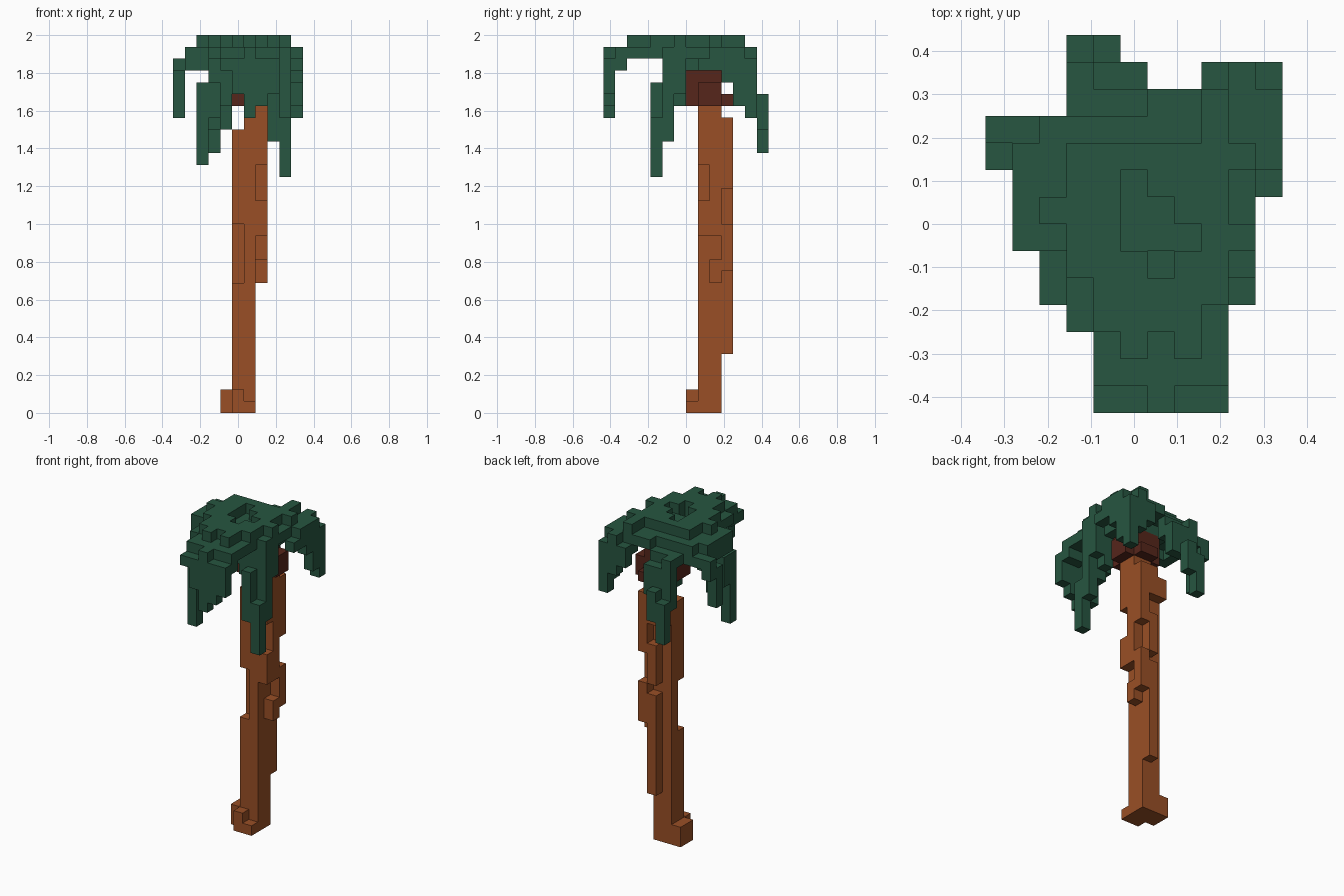
import bpy, bmesh
from mathutils import Vector

default = bpy.data.objects.get("Cube")
if default:
    bpy.data.objects.remove(default, do_unlink=True)

UNIT = 1 / 16
ORIGIN = Vector((-5.5, -7, 0)) * UNIT
STEPS = {"E": Vector((1, 0, 0)), "N": Vector((0, 1, 0)), "U": Vector((0, 0, 1))}
STEPS.update({back: -STEPS[ahead] for back, ahead in zip("WSD", "ENU")})


def material(name, colour):
    mat = bpy.data.materials.new(name)
    mat.use_nodes = True
    mat.diffuse_color = (*colour, 1)
    mat.node_tree.nodes["Principled BSDF"].inputs["Base Color"].default_value = (*colour, 1)
    return mat


LEAF = material("leaf green", (0.02, 0.092, 0.052))
BARK = material("bark brown", (0.32, 0.078, 0.019))
HEART = material("dark red brown", (0.092, 0.019, 0.011))


def cell_of(vector):
    return tuple(round(c) for c in vector)


def box(low, high):
    """All cells between two corner cells."""
    xs, ys, zs = (range(a, b + 1) for a, b in zip(low, high))
    return {(x, y, z) for x in xs for y in ys for z in zs}


def walk(start, *paths):
    """Cells along paths of one-cell steps; each path starts one cell further east."""
    cells = set()
    for i, path in enumerate(paths):
        at = Vector(start) + STEPS["E"] * i
        cells.add(cell_of(at))
        for letter in path:
            at = at + STEPS[letter]
            cells.add(cell_of(at))
    return cells


def build(name, cells, mat):
    """Outer skin of a block shape, with flat areas merged."""
    bm = bmesh.new()
    for cell in sorted(cells):
        centre = Vector(cell) + Vector((0.5, 0.5, 0.5))
        for n in STEPS.values():
            if cell_of(Vector(cell) + n) in cells:
                continue
            u = Vector((n.y, n.z, n.x))
            v = n.cross(u)
            mid = centre + n / 2
            corners = [mid + (u * s + v * t) / 2 for s, t in ((-1, -1), (1, -1), (1, 1), (-1, 1))]
            bm.faces.new([bm.verts.new(ORIGIN + c * UNIT) for c in corners])
    bmesh.ops.remove_doubles(bm, verts=bm.verts, dist=UNIT / 100)
    bmesh.ops.dissolve_limit(bm, angle_limit=0.01, verts=bm.verts, edges=bm.edges)
    mesh = bpy.data.meshes.new(name)
    bm.to_mesh(mesh)
    bm.free()
    mesh.materials.append(mat)
    obj = bpy.data.objects.new(name, mesh)
    bpy.context.collection.objects.link(obj)


# Trunk: an upright post with a thicker upper side, less two notches
trunk = box((5, 8, 0), (5, 9, 23)) | box((6, 8, 0), (6, 9, 25)) | box((7, 8, 15), (7, 9, 25))
trunk -= walk((5, 8, 11), "UUUU") | walk((7, 8, 18), "UU")
# Stepped foot
trunk |= walk((4, 9, 0), "SESE") | walk((4, 9, 1), "SES")
# Raised bark on the side and back
trunk |= walk((7, 9, 11), "UNUUU") | walk((7, 10, 19), "UUUUU")
trunk |= walk((6, 10, 5), "UUUUUUUUU") | walk((6, 10, 16), "UUU") | walk((5, 10, 22), "EUWEU")
build("trunk", trunk, BARK)

# Dark heart where the fronds meet
heart = box((5, 7, 26), (7, 9, 28)) | walk((8, 8, 26), "UNDWNW")
build("crown_heart", heart, HEART)

# Crown: ragged top layer with a sunken middle
crown = box((3, 5, 31), (8, 9, 31)) | box((4, 3, 31), (7, 4, 31))
crown |= walk((5, 2, 31), "NNEEENNE") | walk((9, 9, 31), "WNN")
crown |= walk((7, 2, 31), "N") | walk((2, 7, 31), "E")
crown -= walk((5, 8, 31), "SSEEWNSS")
# Wider layer below it, and the core that covers the heart
crown |= box((3, 5, 30), (9, 10, 30)) | box((1, 6, 30), (2, 9, 30)) | walk((6, 11, 30), "EEE")
crown |= box((3, 3, 30), (8, 4, 30)) | box((4, 2, 30), (8, 2, 30)) | box((4, 6, 29), (8, 9, 29))
# Deeper pit in front of the sunken middle
crown -= walk((6, 5, 30), "")
crown |= walk((6, 5, 28), "N")
build("crown", crown, LEAF)

# Fronds: neighbouring strands that step outward and hang down
fronds = {
    "front_frond": walk((4, 2, 30), "SDS", "SDSDD", "SSDDDDD", "SDSDDD", "SDSDD"),
    "front_right_frond": (walk((2, 6, 30), "D", "DDD") | walk((3, 5, 30), "DDDDDD", "DDDD")
                          | walk((2, 4, 27), "DDDDDD", "DD") | walk((2, 5, 27), "DD")),
    "front_left_frond": (walk((7, 5, 30), "DDD", "DDDSDDDD", "DDDDDDSDDDD")
                         | walk((8, 5, 30), "DDDDD", "DDDDDDD") | walk((8, 6, 30), "DDDD", "DDD")),
    "right_frond": walk((2, 10, 30), "DWWDSDDD") | walk((1, 9, 29), "SSS"),
    "back_frond": walk((3, 11, 29), "NDDDDNDDD", "DNDDNDD", "DNDD"),
    "back_left_frond": (walk((8, 11, 30), "DND", "NDDD", "DNDDDD")
                        | walk((10, 10, 30), "SDS") | walk((10, 10, 30), "DDNDD")),
}
for name, cells in fronds.items():
    build(name, cells, LEAF)
